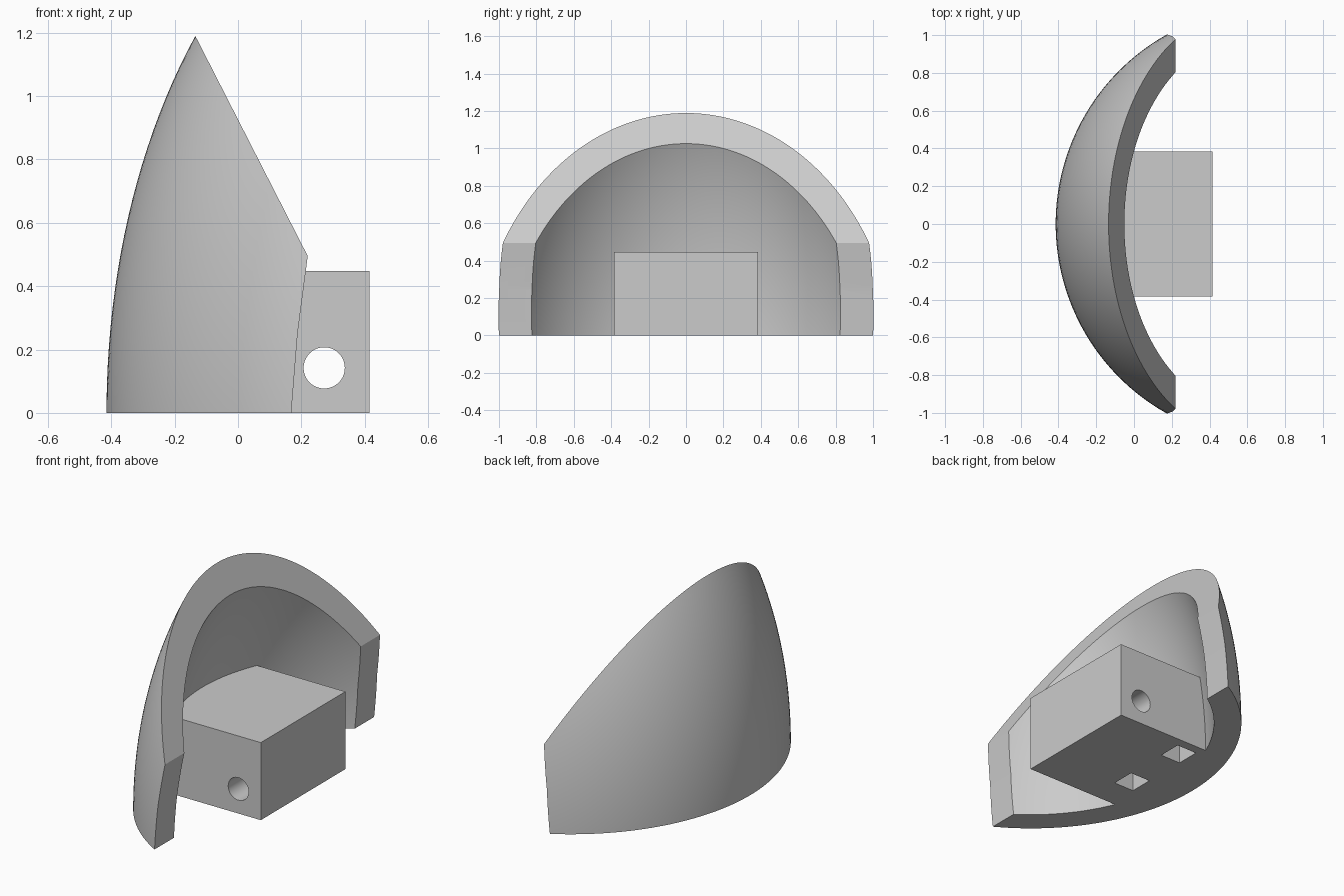
import bpy, bmesh, math
from mathutils import Matrix, Vector

cube = bpy.data.objects.get("Cube")
if cube:
    bpy.data.objects.remove(cube, do_unlink=True)

# Single material
grey = bpy.data.materials.new("light grey")
grey.use_nodes = True
colour = (0.6, 0.6, 0.6, 1)
grey.diffuse_color = colour
grey.node_tree.nodes["Principled BSDF"].inputs["Base Color"].default_value = colour


def finish(name, bm):
    bmesh.ops.recalc_face_normals(bm, faces=bm.faces)
    me = bpy.data.meshes.new(name)
    bm.to_mesh(me)
    bm.free()
    me.materials.append(grey)
    ob = bpy.data.objects.new(name, me)
    bpy.context.collection.objects.link(ob)
    return ob


def ellipsoid(name, centre_x, radius, height):
    bm = bmesh.new()
    bmesh.ops.create_uvsphere(bm, u_segments=192, v_segments=95, radius=1)
    bmesh.ops.scale(bm, vec=(radius, radius, height), verts=bm.verts)
    bmesh.ops.translate(bm, vec=(centre_x, 0, 0), verts=bm.verts)
    return finish(name, bm)


def box(name, low, high):
    low, high = Vector(low), Vector(high)
    bm = bmesh.new()
    bmesh.ops.create_cube(bm, size=1)
    bmesh.ops.scale(bm, vec=high - low, verts=bm.verts)
    bmesh.ops.translate(bm, vec=(low + high) / 2, verts=bm.verts)
    return finish(name, bm)


def prism(name, profile, half_width):
    bm = bmesh.new()
    face = bm.faces.new([bm.verts.new((x, -half_width, z)) for x, z in profile])
    ext = bmesh.ops.extrude_face_region(bm, geom=[face])["geom"]
    moved = [g for g in ext if isinstance(g, bmesh.types.BMVert)]
    bmesh.ops.translate(bm, vec=(0, 2 * half_width, 0), verts=moved)
    return finish(name, bm)


def combine(target, tool, operation):
    mod = target.modifiers.new(operation, "BOOLEAN")
    mod.operation, mod.solver, mod.object = operation, "EXACT", tool
    bpy.ops.object.select_all(action="DESELECT")
    bpy.context.view_layer.objects.active = target
    target.select_set(True)
    bpy.ops.object.modifier_apply(modifier=mod.name)
    bpy.data.objects.remove(tool, do_unlink=True)


# Curved shell, trimmed by its side profile
shell = ellipsoid("curved_shell", 0.7345, 1.1495, 1.817)
profile = [(-1, 0), (0.168, 0), (0.188, 0.25), (0.22, 0.495),
           (-0.135, 1.19), (-1, 2.88)]
combine(shell, prism("trim", profile, 1.5), "INTERSECT")
combine(shell, ellipsoid("hollow", 0.7345, 0.9995, 1.66), "DIFFERENCE")

# Mounting block
combine(shell, box("block", (-0.285, -0.385, 0), (0.415, 0.385, 0.447)), "UNION")

# Cross hole through the block
bm = bmesh.new()
bmesh.ops.create_cone(bm, cap_ends=True, segments=48, radius1=0.065, radius2=0.065,
                      depth=1, matrix=Matrix.Translation((0.272, 0, 0.142))
                      @ Matrix.Rotation(math.pi / 2, 4, "X"))
combine(shell, finish("cross_hole", bm), "DIFFERENCE")

# Square sockets in the underside
for y in (-0.136, 0.26):
    combine(shell, box("socket", (-0.165, y - 0.07, -0.1), (-0.035, y + 0.07, 0.13)),
            "DIFFERENCE")

shell.name = "shell_with_mounting_block"
bpy.ops.object.select_all(action="DESELECT")
shell.select_set(True)
bpy.context.view_layer.objects.active = shell
bpy.ops.object.shade_smooth_by_angle(angle=math.radians(25))
